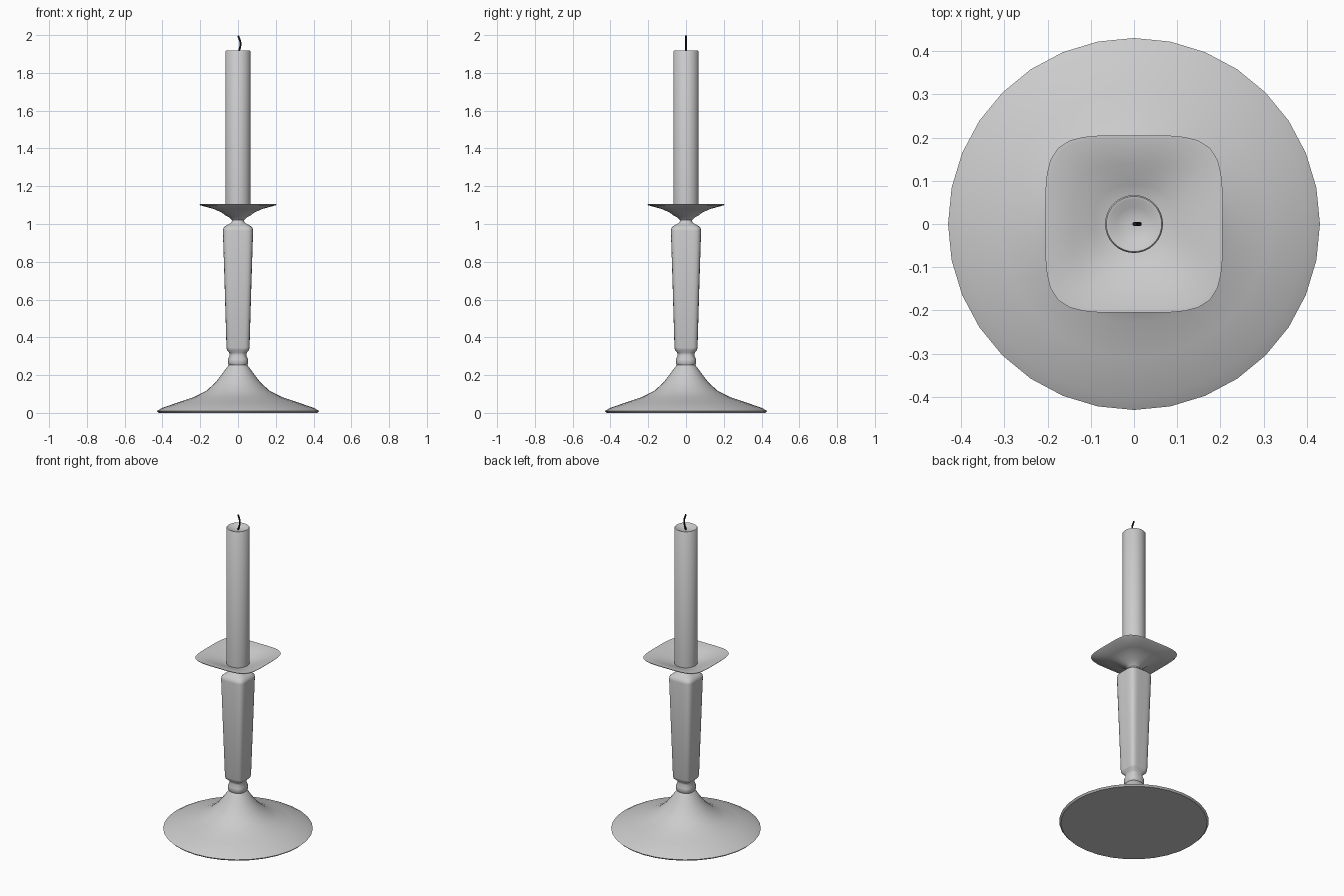
import bpy
import bmesh
from math import cos, sin, pi, radians

if "Cube" in bpy.data.objects:
    bpy.data.objects.remove(bpy.data.objects["Cube"], do_unlink=True)


def material(name, rgb):
    mat = bpy.data.materials.new(name)
    mat.use_nodes = True
    mat.diffuse_color = (*rgb, 1)
    mat.node_tree.nodes["Principled BSDF"].inputs["Base Color"].default_value = (*rgb, 1)
    return mat


grey = material("light grey", (0.6, 0.6, 0.6))
black = material("wick black", (0.01, 0.01, 0.01))


def section(half, z, power, sides):
    """Superellipse ring: power 2 is a circle, higher is a rounded square."""
    ring = []
    for i in range(sides):
        a = 2 * pi * i / sides
        c, s = cos(a), sin(a)
        r = half / (abs(c) ** power + abs(s) ** power) ** (1 / power)
        ring.append((r * c, r * s, z))
    return ring


def loft(name, profile, sides, mat, angle=40):
    """Skin rings of (half width, height, power) and cap both ends."""
    bm = bmesh.new()
    rings = [[bm.verts.new(p) for p in section(h, z, n, sides)] for h, z, n in profile]
    for low, high in zip(rings, rings[1:]):
        for i in range(sides):
            j = (i + 1) % sides
            bm.faces.new((low[i], low[j], high[j], high[i]))
    bm.faces.new(rings[0][::-1])
    bm.faces.new(rings[-1])
    bmesh.ops.recalc_face_normals(bm, faces=bm.faces)
    mesh = bpy.data.meshes.new(name)
    bm.to_mesh(mesh)
    bm.free()
    mesh.materials.append(mat)
    obj = bpy.data.objects.new(name, mesh)
    bpy.context.collection.objects.link(obj)
    bpy.ops.object.select_all(action="DESELECT")
    obj.select_set(True)
    bpy.context.view_layer.objects.active = obj
    bpy.ops.object.shade_smooth_by_angle(angle=radians(angle))
    return obj


# Round flared foot
loft("base", [
    (0.42, 0, 2), (0.43, 0.01, 2), (0.4, 0.027, 2), (0.31, 0.058, 2),
    (0.23, 0.085, 2), (0.17, 0.115, 2), (0.12, 0.16, 2), (0.085, 0.205, 2),
    (0.06, 0.24, 2.2), (0.047, 0.255, 2.4)], 32, grey)

# Bead and square tapered stem
loft("stem", [
    (0.047, 0.25, 2.4), (0.053, 0.262, 2.6), (0.053, 0.285, 2.6),
    (0.044, 0.305, 2.6), (0.046, 0.318, 3), (0.058, 0.332, 5),
    (0.061, 0.345, 5.5), (0.07, 0.65, 5.5), (0.08, 0.965, 5),
    (0.077, 0.98, 5), (0.062, 0.993, 4), (0.038, 1.005, 2.6),
    (0.032, 1.015, 2.2), (0.035, 1.03, 2)], 48, grey, 60)

# Square dish that catches the wax
loft("drip_dish", [
    (0.033, 1.02, 2), (0.045, 1.034, 2), (0.068, 1.046, 2.2), (0.085, 1.06, 2.6),
    (0.13, 1.08, 3.4), (0.2, 1.099, 4.5), (0.205, 1.105, 4.5), (0.196, 1.105, 4.5),
    (0.14, 1.088, 3.6), (0.09, 1.068, 2.6), (0.06, 1.055, 2)], 48, grey)

# Candle with a shallow melted hollow
loft("candle", [
    (0.067, 1.045, 2), (0.067, 1.914, 2), (0.064, 1.918, 2),
    (0.057, 1.917, 2), (0.04, 1.906, 2), (0.012, 1.902, 2)], 32, grey)

# Bent wick
curve = bpy.data.curves.new("wick", "CURVE")
curve.dimensions = "3D"
curve.bevel_depth = 0.005
curve.bevel_resolution = 2
curve.use_fill_caps = True
curve.resolution_u = 6
spline = curve.splines.new("BEZIER")
path = [(0.001, 1.9), (0.013, 1.955), (0.001, 1.997)]
spline.bezier_points.add(len(path) - 1)
for point, (x, z) in zip(spline.bezier_points, path):
    point.co = (x, 0, z)
    point.handle_left_type = point.handle_right_type = "AUTO"
curve.materials.append(black)
bpy.context.collection.objects.link(bpy.data.objects.new("wick", curve))
